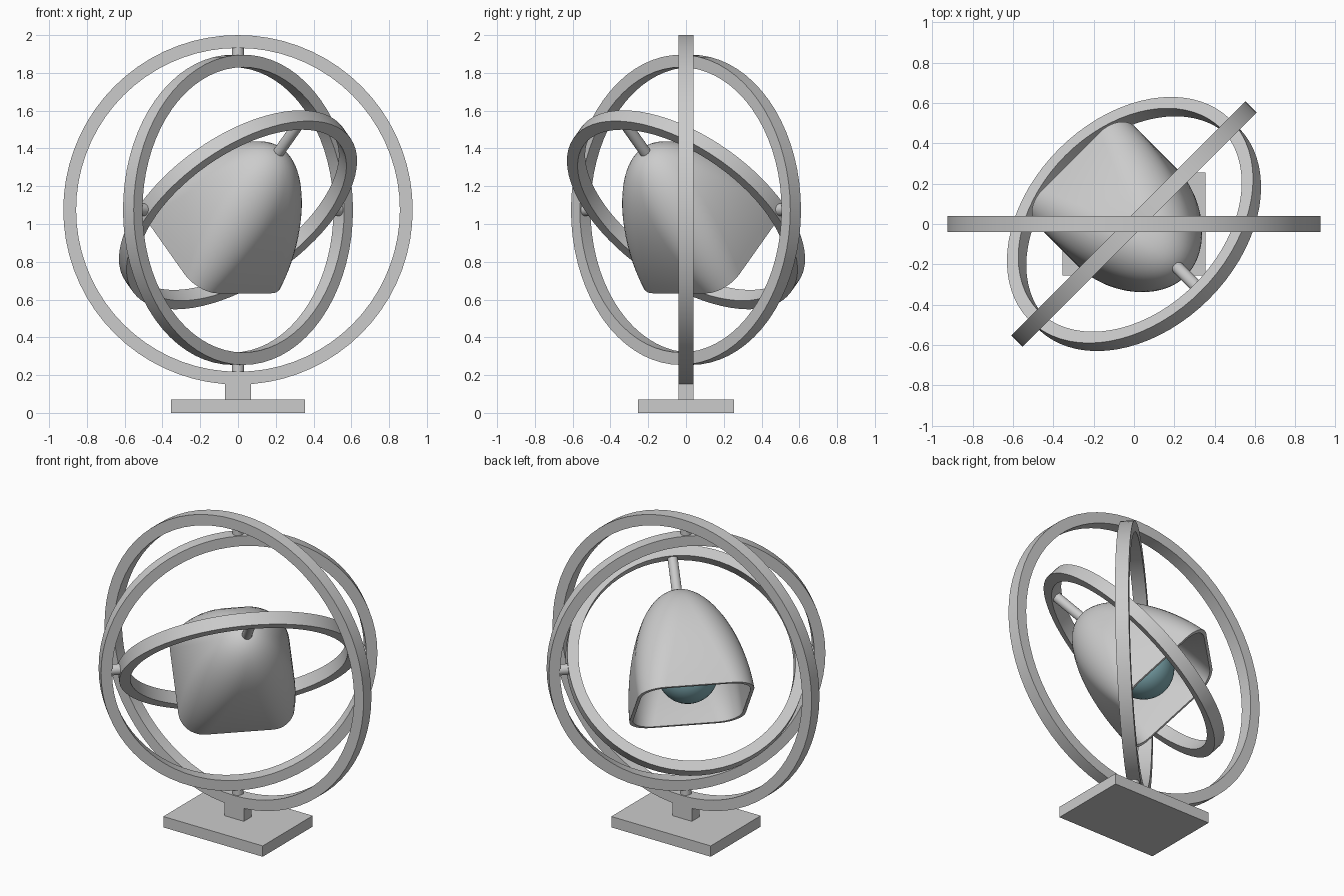
import bpy, bmesh, math
from mathutils import Matrix, Vector

if "Cube" in bpy.data.objects:
    bpy.data.objects.remove(bpy.data.objects["Cube"])

C = Vector((0, 0, 1.075))
S = math.sqrt(0.5)
U = Vector((S, S, 0))            # tilt axle of inner ring
V = Vector((0.5, -0.5, S))       # shade axis, pointing to its crown
N = Vector((-0.5, 0.5, S))       # normal of inner ring


def frame(x, y, z):
    """Matrix with the given axes, placed at the common centre."""
    m = Matrix((x, y, z)).transposed().to_4x4()
    m.translation = C
    return m


def finish(name, bm, matrix=Matrix(), angle=35):
    bmesh.ops.recalc_face_normals(bm, faces=bm.faces)
    bm.transform(matrix)
    mesh = bpy.data.meshes.new(name)
    bm.to_mesh(mesh)
    bm.free()
    obj = bpy.data.objects.new(name, mesh)
    bpy.context.collection.objects.link(obj)
    bpy.ops.object.select_all(action='DESELECT')
    obj.select_set(True)
    bpy.context.view_layer.objects.active = obj
    bpy.ops.object.shade_smooth_by_angle(angle=math.radians(angle))
    return obj


def ring(name, outer, inner, half, matrix, seg=72):
    bm = bmesh.new()
    loops = []
    for i in range(seg):
        a = 2 * math.pi * i / seg
        loops.append([bm.verts.new((r * math.cos(a), r * math.sin(a), z))
                      for r, z in ((outer, -half), (outer, half), (inner, half), (inner, -half))])
    for i in range(seg):
        p, q = loops[i], loops[(i + 1) % seg]
        for j in range(4):
            k = (j + 1) % 4
            bm.faces.new((p[j], q[j], q[k], p[k]))
    return finish(name, bm, matrix)


def rod(name, direction, start, end, radius):
    bm = bmesh.new()
    bmesh.ops.create_cone(bm, cap_ends=True, segments=24, radius1=radius,
                          radius2=radius, depth=end - start)
    m = Matrix.Translation(C + direction * (start + end) / 2)
    return finish(name, bm, m @ direction.to_track_quat('Z', 'Y').to_matrix().to_4x4())


def box(name, size, centre):
    bm = bmesh.new()
    bmesh.ops.create_cube(bm, size=1)
    bmesh.ops.scale(bm, vec=size, verts=bm.verts)
    return finish(name, bm, Matrix.Translation(centre))


X, Y, Z = Vector((1, 0, 0)), Vector((0, 1, 0)), Vector((0, 0, 1))

# stand
box("base", (0.71, 0.51, 0.07), (0, 0, 0.035))
box("neck", (0.14, 0.08, 0.12), (0, 0, 0.125))

# three nested gimbal rings
ring("outer_ring", 0.925, 0.857, 0.04, frame(X, Z, -Y))
ring("middle_ring", 0.821, 0.755, 0.04, frame(U, Z, Vector((S, -S, 0))))
ring("inner_ring", 0.705, 0.64, 0.04, frame(U, V, N))

# pivot pins and the hanging rod
for side, sign in (("a", 1), ("b", -1)):
    rod("vertical_pin_" + side, Z * sign, 0.80, 0.875, 0.033)
    rod("tilt_pin_" + side, U * sign, 0.69, 0.77, 0.033)
rod("hanger_rod", V, 0.38, 0.66, 0.03)

# lamp shade: round crown growing into a rounded-square mouth, hollow
MOUTH, CROWN, HALF, WALL = -0.28, 0.435, 0.345, 0.02


def section(bm, t, inset):
    v = MOUTH + (CROWN - MOUTH - inset) * math.sin(t)
    h = (HALF - inset) * math.cos(t)
    r = h * (0.42 + 0.58 * math.sin(t))
    pts = []
    for quad in range(4):
        mid = math.pi / 4 + quad * math.pi / 2
        cx = (h - r) * math.copysign(1, math.cos(mid))
        cy = (h - r) * math.copysign(1, math.sin(mid))
        for k in range(11):
            a = quad * math.pi / 2 + math.pi / 2 * k / 10
            pts.append(bm.verts.new((cx + r * math.cos(a), cy + r * math.sin(a), v)))
    return pts


bm = bmesh.new()
ts = [math.pi / 2 * 0.985 * i / 20 for i in range(21)]
rows = [section(bm, t, 0) for t in reversed(ts)] + [section(bm, t, WALL) for t in ts]
for p, q in zip(rows, rows[1:]):
    for i in range(len(p)):
        j = (i + 1) % len(p)
        bm.faces.new((p[i], p[j], q[j], q[i]))
bm.faces.new(rows[0])
bm.faces.new(rows[-1])
finish("shade", bm, frame(N, U, V), 40)

# glass bulb inside the shade
bm = bmesh.new()
bmesh.ops.create_uvsphere(bm, u_segments=40, v_segments=20, radius=0.18)
bulb = finish("bulb", bm, Matrix.Translation(C - V * 0.08))
glass = bpy.data.materials.new("bulb_glass")
glass.diffuse_color = (0.22, 0.42, 0.46, 1)
glass.use_nodes = True
glass.node_tree.nodes["Principled BSDF"].inputs["Base Color"].default_value = glass.diffuse_color
bulb.data.materials.append(glass)
